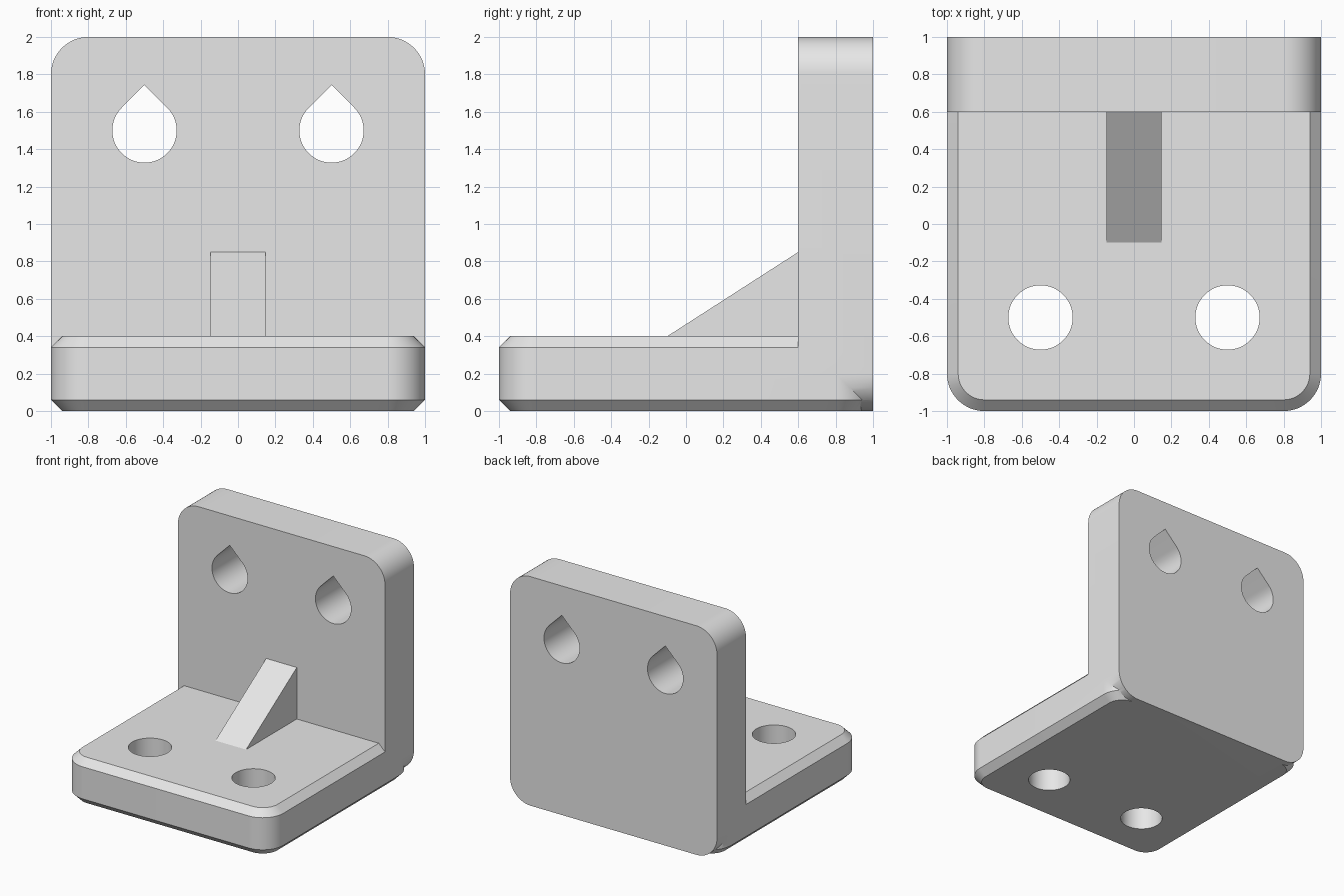
import bpy, bmesh, math
from mathutils import Vector

cube = bpy.data.objects.get("Cube")
if cube:
    bpy.data.objects.remove(cube, do_unlink=True)

grey = bpy.data.materials.new("light grey")
grey.use_nodes = True
grey.diffuse_color = (0.8, 0.8, 0.8, 1)
grey.node_tree.nodes["Principled BSDF"].inputs["Base Color"].default_value = (0.8, 0.8, 0.8, 1)


def arc(cx, cy, r, start, end, steps):
    """Points along an arc, angles in degrees."""
    angles = [math.radians(start + (end - start) * i / steps) for i in range(steps + 1)]
    return [(cx + r * math.cos(a), cy + r * math.sin(a)) for a in angles]


def rounded_square(half, r):
    c = half - r
    corners = [(c, c), (-c, c), (-c, -c), (c, -c)]
    return [p for i, (x, y) in enumerate(corners)
            for p in arc(x, y, r, 90 * i, 90 * i + 90, 16)]


def loft(name, rings):
    """Closed solid skinned through matching rings of 3D points."""
    bm = bmesh.new()
    loops = [[bm.verts.new(p) for p in ring] for ring in rings]
    bm.faces.new(loops[0])
    bm.faces.new(loops[-1])
    n = len(loops[0])
    for a, b in zip(loops, loops[1:]):
        for i in range(n):
            j = (i + 1) % n
            bm.faces.new((a[i], a[j], b[j], b[i]))
    bmesh.ops.recalc_face_normals(bm, faces=bm.faces)
    mesh = bpy.data.meshes.new(name)
    bm.to_mesh(mesh)
    bm.free()
    mesh.materials.append(grey)
    obj = bpy.data.objects.new(name, mesh)
    bpy.context.collection.objects.link(obj)
    return obj


def along_y(points, y):
    return [Vector((x, y, z)) for x, z in points]


def along_z(points, z):
    return [Vector((x, y, z)) for x, y in points]


def combine(target, other, operation):
    mod = target.modifiers.new(operation, "BOOLEAN")
    mod.operation = operation
    mod.solver = "EXACT"
    mod.object = other
    bpy.context.view_layer.objects.active = target
    bpy.ops.object.modifier_apply(modifier=mod.name)
    bpy.data.objects.remove(other, do_unlink=True)


# Base plate with rounded corners and chamfered rims
edge = 0.06
outer, inner = rounded_square(1, 0.2), rounded_square(1 - edge, 0.2 - edge)
bracket = loft("angle_bracket", [along_z(inner, 0), along_z(outer, edge),
                                 along_z(outer, 0.4 - edge), along_z(inner, 0.4)])

# Upright back plate
upright = [(x, z + 1) for x, z in outer]
combine(bracket, loft("back_plate", [along_y(upright, 0.6), along_y(upright, 1)]), "UNION")

# Triangular rib, sunk into both plates
rib = [(-0.1, 0.4), (0.6, 0.85), (0.7, 0.85), (0.7, 0.2), (-0.1, 0.2)]
combine(bracket, loft("support_rib", [[Vector((x, y, z)) for y, z in rib]
                                      for x in (-0.148, 0.148)]), "UNION")

# Round holes in the base, teardrop holes in the back plate
radius = 0.172
for x in (-0.5, 0.5):
    circle = arc(x, -0.5, radius, 0, 360, 64)[:-1]
    combine(bracket, loft("base_hole", [along_z(circle, -0.1), along_z(circle, 0.5)]), "DIFFERENCE")
    teardrop = arc(x, 1.5, radius, 135, 405, 48) + [(x, 1.5 + radius * math.sqrt(2))]
    combine(bracket, loft("back_hole", [along_y(teardrop, 0.5), along_y(teardrop, 1.1)]), "DIFFERENCE")

# Smooth the curved walls, keep the edges sharp
for o in bpy.context.selected_objects:
    o.select_set(False)
bracket.select_set(True)
bpy.context.view_layer.objects.active = bracket
bpy.ops.object.shade_smooth_by_angle(angle=math.radians(30))
